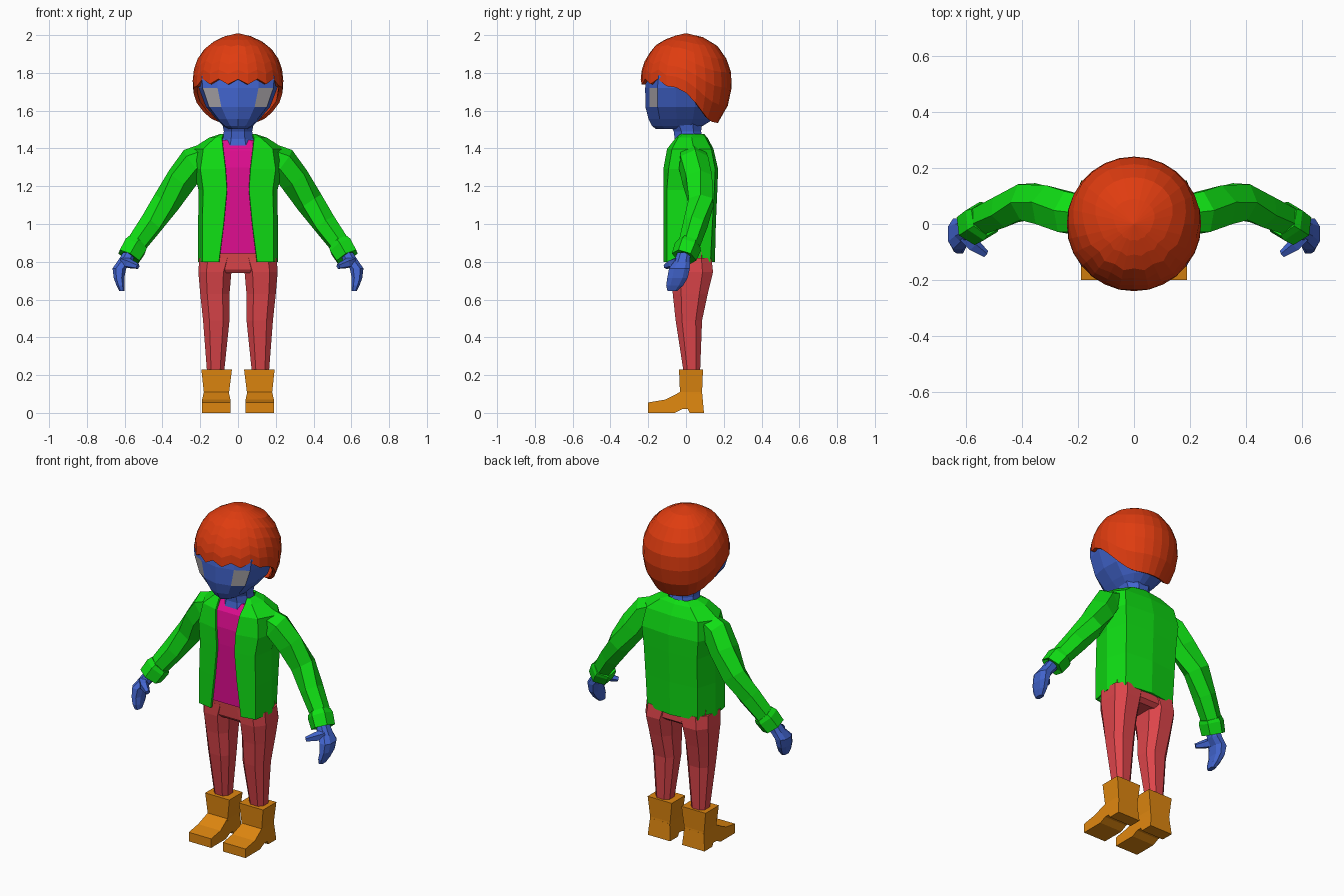
import bpy, bmesh, math
from mathutils import Vector

if "Cube" in bpy.data.objects:
    bpy.data.objects.remove(bpy.data.objects["Cube"])


def mat(name, r, g, b):
    m = bpy.data.materials.new(name)
    m.diffuse_color = (r, g, b, 1)
    m.use_nodes = True
    m.node_tree.nodes["Principled BSDF"].inputs["Base Color"].default_value = m.diffuse_color
    return m


BLUE = mat("blue skin", 0.055, 0.13, 0.62)
RED = mat("red hair", 0.74, 0.045, 0.005)
GREEN = mat("green jacket", 0.005, 0.73, 0.007)
PINK = mat("magenta shirt", 0.74, 0.004, 0.28)
PANTS = mat("faded red trousers", 0.73, 0.06, 0.07)
TAN = mat("orange boots", 0.73, 0.24, 0.005)
GREY = mat("grey eyes", 0.42, 0.40, 0.42)


def loft(name, rings, material, closed=True, caps=True, mirror=False, thick=0):
    """Skin a list of equal-length rings of points."""
    bm = bmesh.new()
    vs = [[bm.verts.new(p) for p in r] for r in rings]
    n = len(vs[0])
    for a, b in zip(vs, vs[1:]):
        for i in range(n if closed else n - 1):
            j = (i + 1) % n
            bm.faces.new((a[i], a[j], b[j], b[i]))
    if caps:
        bm.faces.new(vs[0])
        bm.faces.new(vs[-1])
    bmesh.ops.remove_doubles(bm, verts=bm.verts, dist=0.0005)
    bmesh.ops.recalc_face_normals(bm, faces=bm.faces)
    me = bpy.data.meshes.new(name)
    bm.to_mesh(me)
    bm.free()
    me.materials.append(material)
    ob = bpy.data.objects.new(name, me)
    bpy.context.collection.objects.link(ob)
    if mirror:
        ob.modifiers.new("mirror", 'MIRROR').merge_threshold = 0.002
    if thick:
        s = ob.modifiers.new("thickness", 'SOLIDIFY')
        s.thickness, s.offset = thick, 0
    return ob


def box(x0, x1, y0, y1, z, c=0.0):
    """Horizontal rectangle ring, with chamfered corners when c > 0."""
    if not c:
        return [(x0, y0, z), (x1, y0, z), (x1, y1, z), (x0, y1, z)]
    u, v = (x1 - x0) * c, (y1 - y0) * c
    return [(x0 + u, y0, z), (x1 - u, y0, z), (x1, y0 + v, z), (x1, y1 - v, z),
            (x1 - u, y1, z), (x0 + u, y1, z), (x0, y1 - v, z), (x0, y0 + v, z)]


def tube(path, n):
    """Rings of n sides along (x, y, z, radius) points."""
    out = []
    for i, p in enumerate(path):
        a, b = path[max(i - 1, 0)], path[min(i + 1, len(path) - 1)]
        q = (Vector(b[:3]) - Vector(a[:3])).to_track_quat('Z', 'Y')
        out.append([Vector(p[:3]) + q @ Vector((p[3] * math.cos(t), p[3] * math.sin(t), 0))
                    for t in [(k + 0.5) * 2 * math.pi / n for k in range(n)]])
    return out


def interp(t, pts):
    """Piecewise linear lookup in ascending (t, value) pairs."""
    if t <= pts[0][0]:
        return pts[0][1]
    for (a, va), (b, vb) in zip(pts, pts[1:]):
        if t <= b:
            return va + (vb - va) * (t - a) / (b - a)
    return pts[-1][1]


# head: rings of (z, half width, front depth, back depth) on one outline
half = [(0, -1), (.52, -.9), (.9, -.7), (1, -.25), (.97, .25), (.72, .7), (.36, .93), (0, 1)]
outline = half + [(-x, y) for x, y in half[-2:0:-1]]
levels = [(1.503, .05, .16, .06), (1.52, .08, .18, .09), (1.555, .115, .198, .145), (1.62, .17, .215, .185),
          (1.72, .208, .216, .205), (1.78, .213, .208, .21), (1.86, .18, .18, .18), (1.93, .11, .11, .11)]
head = loft("head", [[(x * w, y * (f if y < 0 else b), z) for x, y in outline]
                     for z, w, f, b in levels], BLUE)

# eyes: the two front side faces of the head between the eye levels
head.data.materials.append(GREY)
for p in head.data.polygons:
    c = p.center
    if 1.62 < c.z < 1.72 and 0.1 < abs(c.x) < 0.16 and c.y < -0.1:
        p.material_index = 1

# hair: cap whose lower edge follows a hairline, jagged over the forehead
profile = [(2.0, 0), (1.98, .085), (1.935, .16), (1.87, .205), (1.80, .229), (1.72, .231),
           (1.63, .212), (1.54, .16)]
z_to_s = sorted((z, i) for i, (z, r) in enumerate(profile))
s_to_z = [(i, z) for i, (z, r) in enumerate(profile)]
s_to_r = [(i, r) for i, (z, r) in enumerate(profile)]
hairline = [(-1, 1.752), (-.65, 1.755), (-.36, 1.74), (.04, 1.69), (.28, 1.63), (.55, 1.57),
            (.8, 1.545), (1, 1.54)]
N, ROWS = 28, 7
rings = [[] for _ in range(ROWS + 1)]
for i in range(N):
    a = 2 * math.pi * i / N
    c = -math.cos(a)
    z0 = interp(c, hairline)
    if c < -0.3:
        z0 += 0.014 * (-1) ** i
    s0 = interp(z0, z_to_s)
    for k in range(ROWS + 1):
        s = s0 * k / ROWS
        r = interp(s, s_to_r)
        rings[k].append((r * math.sin(a), r * c, interp(s, s_to_z)))
loft("hair", rings, RED, caps=False, thick=0.02)

# neck
loft("neck", [box(-w, w, -f, b, z, .28) for z, w, f, b in
              [(1.40, .10, .07, .10), (1.45, .083, .06, .09), (1.49, .075, .065, .08),
               (1.54, .085, .09, .085)]], BLUE)

# shirt
loft("shirt", [box(-w, w, -f, b, z, .16) for z, w, f, b in
               [(.845, .14, .102, .11), (1.2, .14, .106, .12), (1.3, .14, .104, .12),
                (1.39, .125, .086, .10), (1.445, .10, .045, .08)]], PINK)

# jacket body: half outline from front opening to back centre, mirrored
jacket = [
    (.80, [(.10, -.112), (.185, -.097), (.205, .02), (.165, .125), (0, .147)]),
    (1.0, [(.075, -.114), (.185, -.097), (.205, .02), (.17, .135), (0, .152)]),
    (1.18, [(.058, -.114), (.18, -.097), (.203, .02), (.175, .145), (0, .16)]),
    (1.29, [(.065, -.114), (.195, -.088), (.23, .04), (.185, .15), (0, .164)]),
    (1.395, [(.078, -.095), (.18, -.07), (.24, .04), (.17, .13), (0, .14)]),
    (1.452, [(.084, -.05), (.12, -.04), (.15, .03), (.10, .10), (0, .11)]),
    (1.472, [(.076, -.025), (.088, -.01), (.088, .03), (.06, .08), (0, .092)])]
loft("jacket_body", [[(x, y, z) for x, y in pts] for z, pts in jacket], GREEN,
     closed=False, caps=False, mirror=True, thick=0.012)

# sleeves and cuffs
loft("sleeves", tube([(.12, .03, 1.375, .07), (.235, .04, 1.325, .085), (.30, .06, 1.235, .083),
                      (.38, .08, 1.115, .074), (.46, .05, 1.0, .066), (.555, .01, .87, .056)], 6),
     GREEN, mirror=True)
loft("cuffs", tube([(.532, .018, .897, .064), (.545, .01, .88, .072), (.578, -.01, .825, .068),
                    (.57, -.006, .835, .045)], 6), GREEN, mirror=True)

# hands: curled mitten plus thumb
loft("hands", [box(x - u, x + u, y - v, y + v, z, .25) for x, y, z, u, v in
               [(.572, -.01, .85, .035, .035), (.60, -.022, .80, .04, .042), (.628, -.035, .765, .036, .055),
                (.63, -.045, .715, .028, .054), (.622, -.06, .675, .022, .045),
                (.615, -.072, .645, .014, .026)]], BLUE, mirror=True)
loft("thumbs", tube([(.605, -.04, .80, .03), (.575, -.075, .79, .026), (.53, -.108, .775, .014)], 5),
     BLUE, mirror=True)

# trousers: hips and two tapered legs
loft("hips", [box(-w, w, -f, b, z, .22) for z, w, f, b in
              [(.74, .10, .07, .11), (.76, .19, .085, .135), (.86, .19, .092, .13)]], PANTS)
loft("legs", [box(x0, x1, y0, y1, z, .24) for z, x0, x1, y0, y1 in
              [(.20, .075, .162, -.01, .07), (.23, .072, .165, -.015, .075), (.49, .045, .185, -.055, .085),
               (.63, .045, .20, -.07, .115), (.745, .035, .21, -.088, .143),
               (.82, .01, .205, -.09, .135)]], PANTS, mirror=True)

# boots: extruded foot profile with heel, flared shaft above
foot = [(-.2, 0), (-.2, .055), (-.11, .07), (-.032, .11), (.086, .10), (.095, 0), (.02, 0),
        (.01, .02), (-.02, .02), (-.06, 0)]
loft("boot_feet", [[(m + (x - m) * (1 if z < .09 else .88), y, z) for y, z in foot]
                   for m, x in ((.115, .04), (.115, .19))], TAN, mirror=True)
loft("boot_shafts", [box(x0, x1, y0, y1, z) for z, x0, x1, y0, y1 in
                     [(.06, .045, .183, -.03, .088), (.11, .047, .181, -.032, .085),
                      (.23, .032, .194, -.037, .09)]], TAN, mirror=True)
